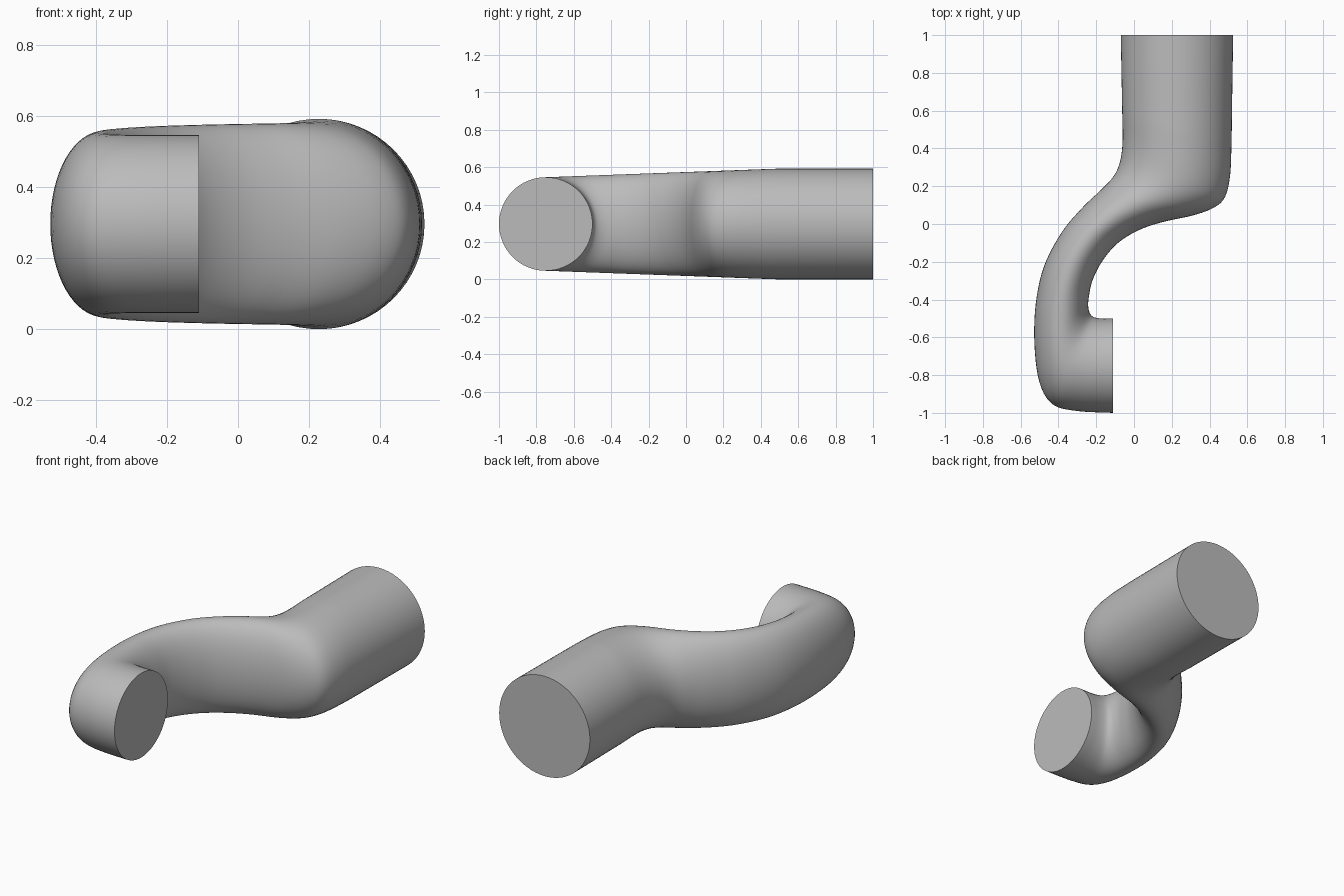
import bpy
import bmesh
import math
from mathutils import Vector

cube = bpy.data.objects.get("Cube")
if cube:
    bpy.data.objects.remove(cube)

SIDES = 64   # points round the pipe
STEPS = 5    # rings between two stations
MID_Z = 0.296

# Stations along the pipe: outer edge x, y and inner edge x, y in plan
STATIONS = [Vector(s) for s in (
    (-0.11, -1.0, -0.11, -0.5),
    (-0.30, -0.99, -0.18, -0.50),
    (-0.43, -0.955, -0.225, -0.485),
    (-0.50, -0.84, -0.242, -0.44),
    (-0.527, -0.64, -0.238, -0.38),
    (-0.52, -0.42, -0.22, -0.30),
    (-0.475, -0.22, -0.17, -0.20),
    (-0.38, -0.04, -0.09, -0.105),
    (-0.27, 0.09, 0.02, -0.035),
    (-0.17, 0.185, 0.15, 0.01),
    (-0.11, 0.25, 0.31, 0.045),
    (-0.08, 0.31, 0.42, 0.085),
    (-0.065, 0.38, 0.48, 0.14),
    (-0.06, 0.46, 0.508, 0.25),
    (-0.062, 0.57, 0.516, 0.42),
    (-0.065, 0.73, 0.52, 0.68),
    (-0.07, 1.0, 0.525, 1.0),
)]


def blend(a, b, c, d, t):
    """Smooth curve from b to c."""
    return b + (c - a) * (t / 2) + (a * 2 - b * 5 + c * 4 - d) * (t * t / 2) \
        + (b * 3 - a - c * 3 + d) * (t ** 3 / 2)


def smooth_stations():
    padded = [STATIONS[0] * 2 - STATIONS[1], *STATIONS, STATIONS[-1] * 2 - STATIONS[-2]]
    for group in zip(padded, padded[1:], padded[2:], padded[3:]):
        for step in range(STEPS):
            yield blend(*group, step / STEPS)
    yield STATIONS[-1]


def add_ring(bm, station):
    """Upright oval spanning the two plan edges; the pipe grows towards the back."""
    outer = Vector((station[0], station[1], MID_Z))
    inner = Vector((station[2], station[3], MID_Z))
    centre, half = (outer + inner) / 2, (inner - outer) / 2
    height = min(0.296, 0.25 + 0.037 * (centre.y + 0.75))
    ring = []
    for i in range(SIDES):
        angle = math.tau * i / SIDES
        ring.append(bm.verts.new(centre + half * math.cos(angle)
                                 + Vector((0, 0, height * math.sin(angle)))))
    return ring


# Bent pipe with flat closed ends
bm = bmesh.new()
rings = [add_ring(bm, s) for s in smooth_stations()]
for near, far in zip(rings, rings[1:]):
    for i in range(SIDES):
        j = (i + 1) % SIDES
        bm.faces.new((near[i], near[j], far[j], far[i]))
bm.faces.new(rings[0])
bm.faces.new(rings[-1])
bmesh.ops.recalc_face_normals(bm, faces=bm.faces)
mesh = bpy.data.meshes.new("bent_pipe")
bm.to_mesh(mesh)
bm.free()

# Plain grey
grey = bpy.data.materials.new("plain_grey")
grey.use_nodes = True
colour = (0.5, 0.5, 0.5, 1)
grey.diffuse_color = colour
grey.node_tree.nodes["Principled BSDF"].inputs["Base Color"].default_value = colour
mesh.materials.append(grey)

pipe = bpy.data.objects.new("bent_pipe", mesh)
bpy.context.collection.objects.link(pipe)
bpy.ops.object.select_all(action="DESELECT")
pipe.select_set(True)
bpy.context.view_layer.objects.active = pipe
bpy.ops.object.shade_smooth_by_angle(angle=math.radians(40))
